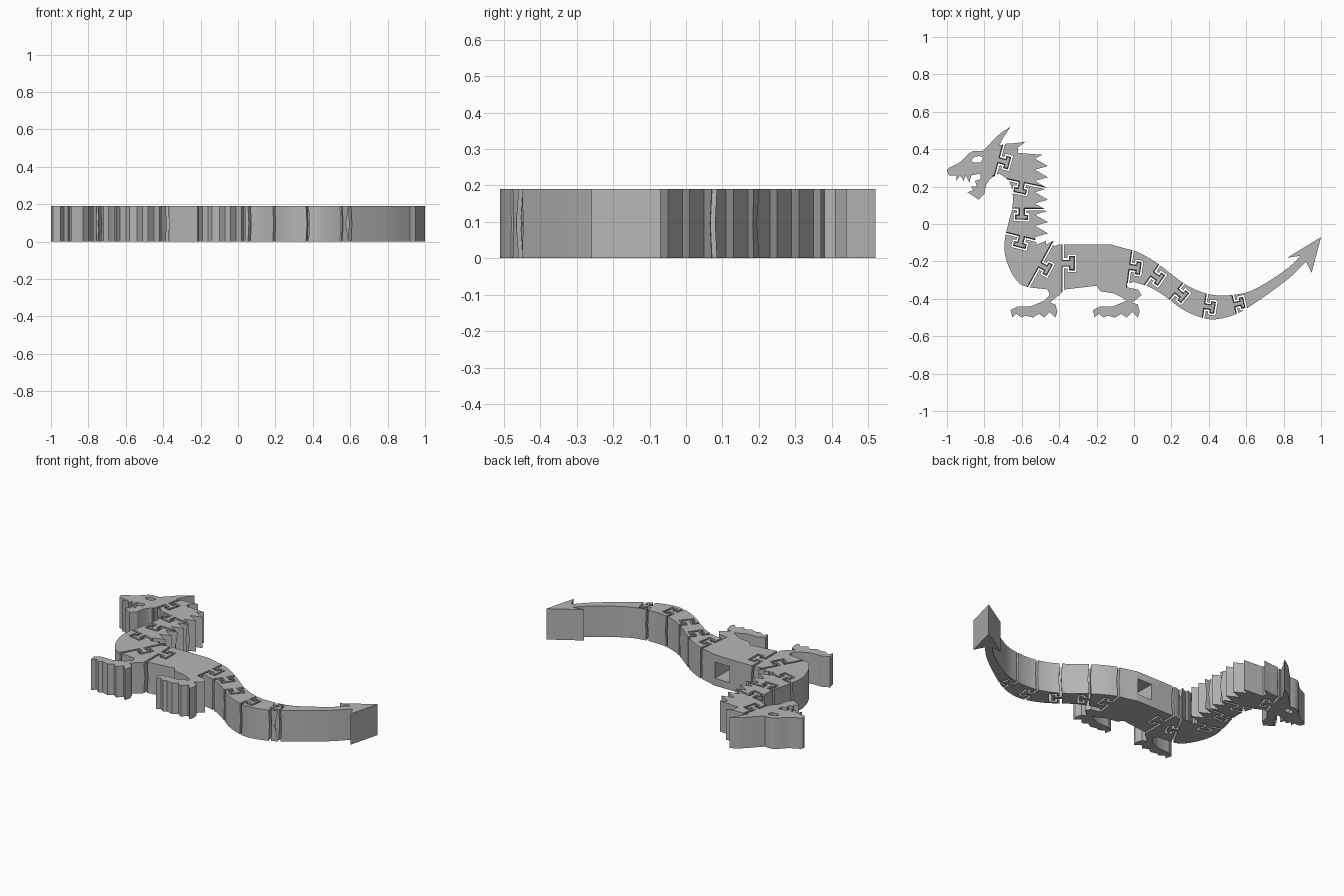
import bpy, bmesh, math
from mathutils import Vector, Matrix

HEIGHT = 0.19
UNIT = 0.01  # plan points are in hundredths

old = bpy.data.objects.get("Cube")
if old:
    bpy.data.objects.remove(old, do_unlink=True)

grey = bpy.data.materials.new("plain grey")
grey.use_nodes = True
colour = (0.47, 0.47, 0.47, 1)
grey.diffuse_color = colour
grey.node_tree.nodes["Principled BSDF"].inputs["Base Color"].default_value = colour


def solid(name, layers):
    """Loft a stack of matching plan outlines, given as (outline, z)."""
    bm = bmesh.new()
    rings = [[bm.verts.new((p[0] * UNIT, p[1] * UNIT, z)) for p in outline]
             for outline, z in layers]
    bm.faces.new(rings[0])
    bm.faces.new(rings[-1])
    count = len(rings[0])
    for low, high in zip(rings, rings[1:]):
        for i in range(count):
            j = (i + 1) % count
            bm.faces.new((low[i], low[j], high[j], high[i]))
    bmesh.ops.recalc_face_normals(bm, faces=bm.faces)
    mesh = bpy.data.meshes.new(name)
    bm.to_mesh(mesh)
    bm.free()
    mesh.materials.append(grey)
    obj = bpy.data.objects.new(name, mesh)
    bpy.context.collection.objects.link(obj)
    return obj


def curve(points, steps=4):
    """Smooth open curve through the points."""
    pts = [Vector(p) for p in points]
    pts = [pts[0]] + pts + [pts[-1]]
    out = []
    for a, b, c, d in zip(pts, pts[1:], pts[2:], pts[3:]):
        for k in range(steps):
            t = k / steps
            out.append(b + (c - a) * t / 2 + (a - 2.5 * b + 2 * c - d / 2) * t ** 2
                       + (1.5 * (b - c) + (d - a) / 2) * t ** 3)
    return out + [pts[-1]]


def offset(points, distance):
    """Shift a path to its right with mitred corners."""
    out = []
    for i, p in enumerate(points):
        before = (p - points[i - 1]) if i else (points[1] - p)
        after = (points[i + 1] - p) if i + 1 < len(points) else before
        n, m = (Vector((s.y, -s.x)).normalized() for s in (before, after))
        out.append(p + (n + m) * distance / (1 + n.dot(m)))
    return out


def ribbon(points, shift, width):
    return offset(points, shift - width / 2) + offset(points, shift + width / 2)[::-1]


def cut(target, cutter):
    cutter.hide_render = True
    mod = target.modifiers.new("cut", "BOOLEAN")
    mod.operation = "DIFFERENCE"
    mod.solver = "EXACT"
    mod.object = cutter
    bpy.context.view_layer.objects.active = target
    bpy.ops.object.modifier_apply(modifier=mod.name)
    bpy.data.objects.remove(cutter, do_unlink=True)


def joint_cutter(x, y, angle, reach, size):
    """Thin slot running across a limb and around a T-shaped tongue."""
    half = [(0, 2), (3.2, 2), (3.2, 4), (6.5, 4)]
    half = [Vector(p) * size for p in half]
    path = [Vector((0, reach))] + half
    path = [Vector((p.x, -p.y)) for p in path] + path[::-1]
    turn = Matrix.Rotation(math.radians(angle), 2)
    path = [turn @ p + Vector((x, y)) for p in path]
    flat, bulged = ribbon(path, 0, 1.3), ribbon(path, 0.5, 1.3)
    return solid("joint_cutter", [(flat, -0.01), (bulged, HEIGHT / 2), (flat, HEIGHT + 0.01)])


# Head: throat, jaw, teeth, snout, brow and horn
jaw = [(-77, 24), (-79, 21), (-80, 16), (-83, 13), (-89, 17), (-86, 18), (-87, 20),
       (-84, 20), (-85, 23), (-82, 24), (-82, 27)]
fangs = [(-87, 26), (-88, 22), (-90, 26), (-91, 23), (-93, 26), (-95, 23), (-95, 26)]
snout = curve([(-99, 26), (-100, 29), (-97, 31), (-93, 33), (-89, 37), (-86, 39), (-81, 39)], 2)
horn = curve([(-77, 43), (-72, 48), (-66, 52)], 3) + curve([(-70, 46), (-72, 42)], 2)

# Neck crest: two large spikes, then a regular row
crest = [(-68, 43), (-65, 43), (-58, 44), (-62, 41), (-62, 38), (-49, 37), (-53, 35)]
for y in range(31, -6, -6):
    crest += [(-46, y), (-53, y - 2)]
crest += [(-52, -11), (-47, -9), (-47, -11), (-43, -9), (-43, -12), (-40, -11), (-36, -11)]

# Back and tail, ending in an arrow
tail_top = curve([(-12, -11), (-5, -13), (2, -15), (11, -20), (19, -26), (27, -32), (35, -36),
                  (43, -38), (52, -38), (62, -36), (73, -30), (83, -23), (89, -17)])
arrow = [(82, -18), (100, -7), (95, -26)]
tail_under = curve([(92, -20), (84, -28), (75, -35), (65, -42), (57, -47), (49, -50), (41, -51),
                    (33, -49), (25, -45), (17, -39), (9, -34), (0, -31)])

# Clawed foot, used for both legs
foot = [(-45, -42), (-42, -43), (-41, -47), (-42, -50), (-45, -47), (-48, -50), (-51, -48),
        (-54, -50), (-58, -49), (-60, -50), (-63, -48), (-65, -50), (-66, -46), (-62, -44),
        (-55, -44), (-48, -41)]
hind_leg = [(-4, -32), (-3, -34), (2, -35), (4, -38)] + [(x + 44, y) for x, y in foot]
hind_leg += [(-7, -39), (-11, -37), (-18, -36), (-20, -33)]
fore_leg = [(-37, -35), (-40, -38)] + foot + [(-45, -38), (-46, -35)]

# Chest and front of the neck
chest = curve([(-55, -34), (-61, -32), (-66, -25), (-69, -16), (-69, -8), (-67, 1), (-65, 9),
               (-65, 17), (-67, 23), (-72, 27)])

outline = (jaw + fangs + snout + horn + crest + tail_top + arrow + tail_under
           + hind_leg + fore_leg + chest)
body = solid("body", [(outline, 0), (outline, HEIGHT)])

# Eye opening and the square pocket in the back
eye = curve([(-87, 34), (-85, 36), (-81, 36), (-82, 33), (-86, 33)], 2)
cut(body, solid("eye_cutter", [(eye, -0.01), (eye, HEIGHT + 0.01)]))
pocket = [(-22, -25), (-12, -25), (-12, -5), (-22, -5)]
cut(body, solid("pocket_cutter", [(pocket, 0.045), (pocket, 0.145)]))

# Joints: x, y, tongue direction, half length of the slot, tongue scale
joints = [(-72, 34, -15, 11, 0.9), (-60, 22, -102, 16, 0.9), (-60, 8, -91, 16, 0.9),
          (-60, -7, -104, 11, 0.9), (-50, -22, -29, 14, 0.9), (-38, -21, 0, 18, 1),
          (-2, -23, -8, 11, 0.9), (10, -27, -35, 11, 0.9), (23, -36, -40, 11, 0.9),
          (38, -44, -9, 11, 0.85), (54, -43, 13, 11, 0.8)]
for joint in joints:
    cut(body, joint_cutter(*joint))

# Split into links and name them from head to tail
for other in bpy.context.selected_objects:
    other.select_set(False)
body.select_set(True)
bpy.context.view_layer.objects.active = body
bpy.ops.object.mode_set(mode="EDIT")
bpy.ops.mesh.select_all(action="SELECT")
bpy.ops.mesh.separate(type="LOOSE")
bpy.ops.object.mode_set(mode="OBJECT")


def along_chain(obj):
    centre = sum((Vector(c) for c in obj.bound_box), Vector()) / 8
    return centre.x - centre.y


links = sorted(bpy.context.selected_objects, key=along_chain)
names = ["head", "neck_top", "neck_middle", "neck_base", "chest", "shoulder_and_fore_leg",
         "torso_and_hind_leg", "tail_root", "tail_upper", "tail_middle", "tail_lower", "tail_tip"]
for i, link in enumerate(links):
    link.name = names[i] if i < len(names) else "link"
bpy.ops.object.shade_smooth_by_angle(angle=math.radians(25))
